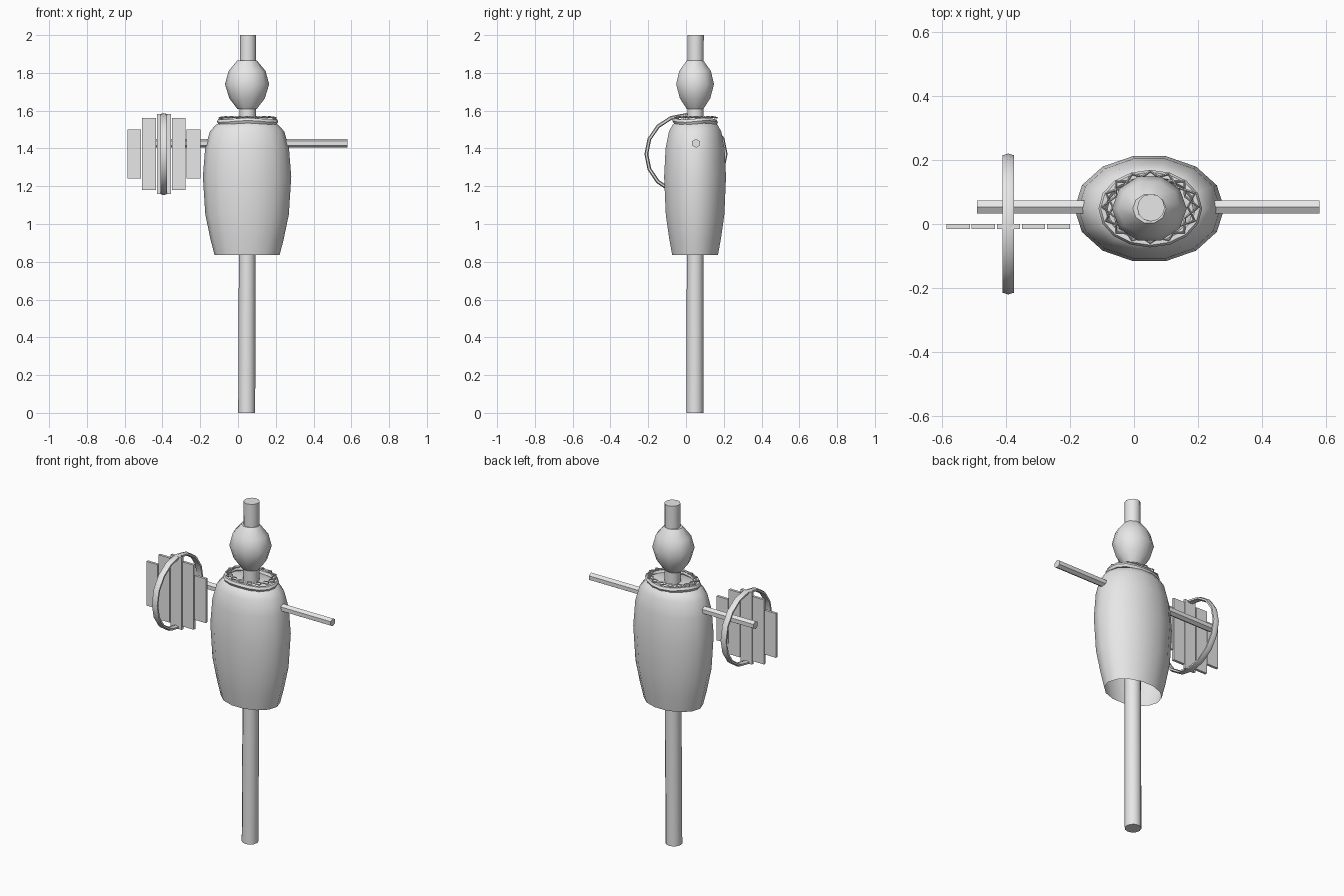
import bpy, bmesh, math
from mathutils import Matrix, Vector

cube = bpy.data.objects.get("Cube")
if cube:
    bpy.data.objects.remove(cube)

GREY = (0.8, 0.8, 0.8, 1)
mat = bpy.data.materials.new("plain grey")
mat.use_nodes = True
mat.diffuse_color = GREY
mat.node_tree.nodes["Principled BSDF"].inputs["Base Color"].default_value = GREY

CX, CY = 0.048, 0.048  # centre line of the figure


def finish(name, bm, smooth=True):
    bmesh.ops.recalc_face_normals(bm, faces=bm.faces)
    mesh = bpy.data.meshes.new(name)
    bm.to_mesh(mesh)
    bm.free()
    obj = bpy.data.objects.new(name, mesh)
    bpy.context.collection.objects.link(obj)
    mesh.materials.append(mat)
    if smooth:
        bpy.ops.object.select_all(action="DESELECT")
        obj.select_set(True)
        bpy.context.view_layer.objects.active = obj
        bpy.ops.object.shade_smooth_by_angle(angle=math.radians(50))
    return obj


def lathe(name, rings, n, bottom=True):
    """Skin a stack of ellipses given as (z, rx, ry, cx, cy)."""
    bm = bmesh.new()
    loops = []
    for z, rx, ry, cx, cy in rings:
        loops.append([bm.verts.new((cx + rx * math.cos(math.tau * i / n),
                                    cy + ry * math.sin(math.tau * i / n), z))
                      for i in range(n)])
    for a, b in zip(loops, loops[1:]):
        for i in range(n):
            j = (i + 1) % n
            bm.faces.new((a[i], a[j], b[j], b[i]))
    bm.faces.new(loops[-1])
    if bottom:
        bm.faces.new(loops[0])
    return finish(name, bm)


def sweep(name, points, axis, wide, thick, sides):
    """Closed tube: wide along the axis, thick across it."""
    bm = bmesh.new()
    axis = Vector(axis)
    count = len(points)
    loops = []
    for k, p in enumerate(points):
        along = points[(k + 1) % count] - points[k - 1]
        out = along.cross(axis).normalized()
        loops.append([bm.verts.new(p + axis * wide * math.sin(math.tau * s / sides)
                                   + out * thick * math.cos(math.tau * s / sides))
                      for s in range(sides)])
    for k in range(count):
        a, b = loops[k], loops[(k + 1) % count]
        for s in range(sides):
            t = (s + 1) % sides
            bm.faces.new((a[s], a[t], b[t], b[s]))
    return finish(name, bm)


# Upright pole, leaning very slightly
lathe("pole", [(0, 0.045, 0.045, 0.046, 0.047),
               (2, 0.043, 0.043, 0.053, 0.051)], 12)

# Barrel body, open underneath
body = [(0.835, 0.172, 0.124), (0.92, 0.194, 0.14), (1.05, 0.221, 0.159),
        (1.25, 0.234, 0.168), (1.4, 0.222, 0.16), (1.49, 0.197, 0.142),
        (1.525, 0.165, 0.122), (1.54, 0.135, 0.1)]
lathe("body", [(z, rx, ry, CX, CY) for z, rx, ry in body], 14, bottom=False)

# Head
head = [(1.61, 0.052), (1.665, 0.094), (1.74, 0.117), (1.81, 0.098), (1.865, 0.052)]
lathe("head", [(z, r, r * 0.9, CX, CY) for z, r in head], 10)

# Cross bar arms
bm = bmesh.new()
bmesh.ops.create_cone(bm, cap_ends=True, segments=6, radius1=0.023, radius2=0.023,
                      depth=1.07, matrix=Matrix.Translation((0.045, 0.053, 1.427))
                      @ Matrix.Rotation(math.pi / 2, 4, "Y")
                      @ Matrix.Rotation(math.pi / 2, 4, "Z"))
finish("arms", bm)

# Rumpled collar round the shoulders
collar = []
for k in range(16):
    a = math.tau * k / 16
    collar.append(Vector((CX + 0.003 + 0.148 * math.cos(a), CY + 0.107 * math.sin(a),
                          1.543 + 0.005 * math.sin(3 * a))))
sweep("collar", collar, (0, 0, 1), 0.016, 0.014, 6)

# Two overlapping zigzag cords on the collar
for side, turn in (("lower", 0), ("upper", math.pi / 8)):
    cord = []
    for k in range(16):
        a = math.tau * k / 16 + turn
        r = 1 if k % 2 == 0 else 0.78
        cord.append(Vector((0.051 + 0.15 * r * math.cos(a), 0.053 + 0.112 * r * math.sin(a),
                            1.563 + (0.005 if k % 2 else 0))))
    sweep(side + "_zigzag_cord", cord, (0, 0, 1), 0.004, 0.004, 4)

# Slatted shield hanging in front of the arm
for i in range(5):
    half = (0.13, 0.19, 0.212, 0.19, 0.13)[i]
    bm = bmesh.new()
    bmesh.ops.create_cube(bm, size=1, matrix=Matrix.Translation((-0.549 + 0.0783 * i, -0.0075, 1.37))
                          @ Matrix.Diagonal((0.073, 0.015, 2 * half, 1)))
    finish("shield_slat_%d" % (i + 1), bm, smooth=False)

# Hoop crossing the shield
hoop = [Vector((-0.393, 0.21 * math.cos(math.tau * k / 16), 1.37 + 0.207 * math.sin(math.tau * k / 16)))
        for k in range(16)]
sweep("shield_hoop", hoop, (1, 0, 0), 0.02, 0.01, 6)
